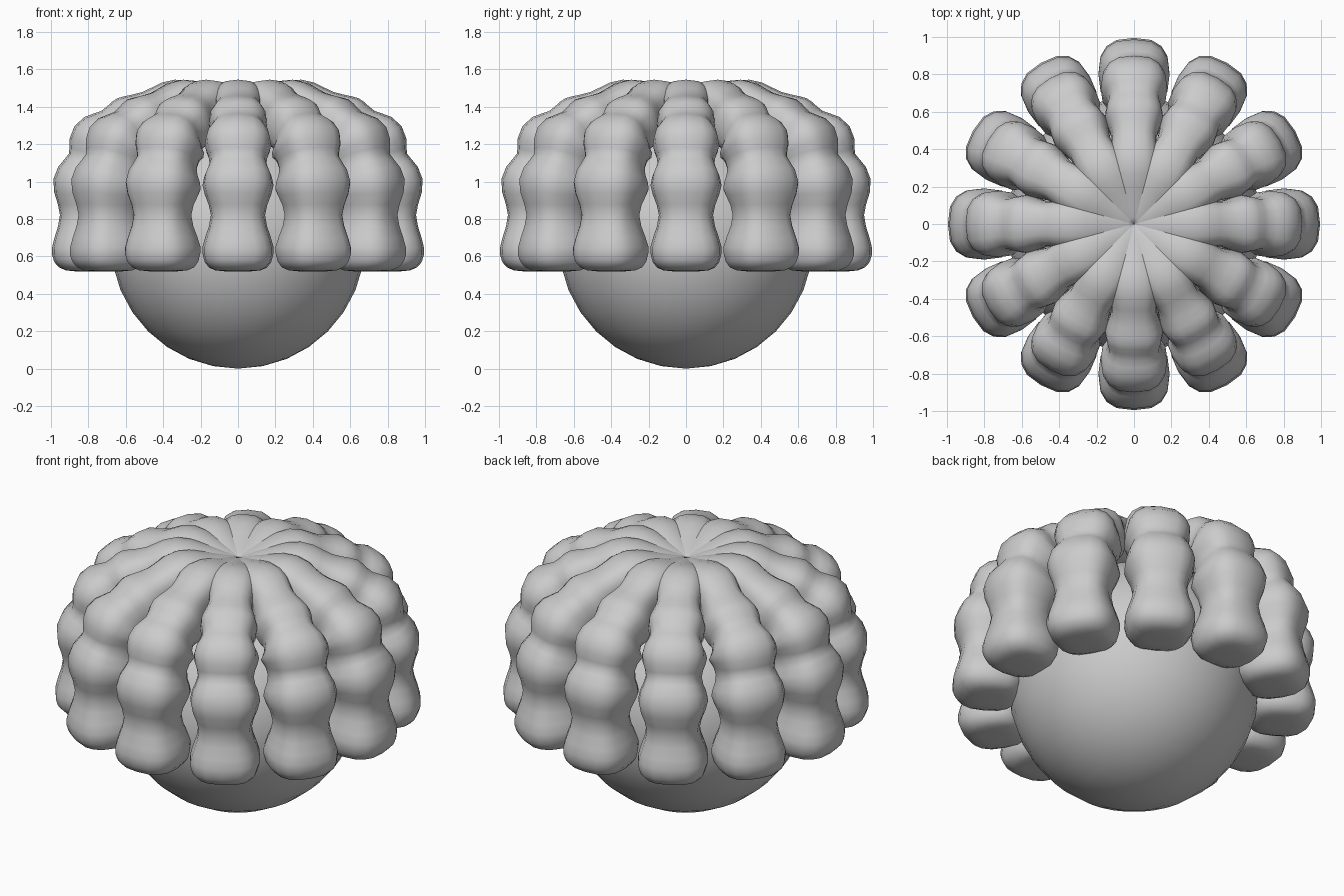
import bpy, bmesh, math
from mathutils import Vector

if "Cube" in bpy.data.objects:
    bpy.data.objects.remove(bpy.data.objects["Cube"])

# core ball
bpy.ops.mesh.primitive_uv_sphere_add(segments=32, ring_count=16, radius=0.68, location=(0, 0, 0.68))
ball = bpy.context.object
ball.name = "core_ball"
bpy.ops.object.shade_smooth()

# lock path: distance from axis, height, half thickness
KEYS = [Vector(k) for k in [
    (0, 1.36, .10), (.16, 1.39, .115), (.33, 1.41, .135), (.46, 1.37, .12),
    (.57, 1.31, .155), (.655, 1.26, .14), (.725, 1.20, .178), (.76, 1.10, .152),
    (.80, .98, .19), (.807, .82, .145), (.805, .65, .19), (.80, .57, .178)]]


def smooth_path(keys, steps=3):
    """Catmull-Rom interpolation through the keys."""
    p = [2 * keys[0] - keys[1]] + keys + [2 * keys[-1] - keys[-2]]
    out = []
    for i in range(1, len(p) - 2):
        a, b, c, d = p[i - 1:i + 3]
        for s in range(steps):
            t = s / steps
            out.append(.5 * (2 * b + (c - a) * t + (2 * a - 5 * b + 4 * c - d) * t * t
                             + (3 * b - a - 3 * c + d) * t ** 3))
    return out + [keys[-1]]


def build_lock():
    path = smooth_path(KEYS)
    # rounded lower end
    path += [Vector(k) for k in [(.80, .54, .155), (.80, .525, .12), (.80, .52, .07)]]
    n = 16
    bm = bmesh.new()
    rings = []
    for i, (r, z, w) in enumerate(path):
        t = path[min(i + 1, len(path) - 1)] - path[max(i - 1, 0)]
        nrm = Vector((-t.y, t.x)).normalized()
        if i == 0:
            nrm = Vector((0, 1))
        ring = []
        for k in range(n):
            a = math.tau * k / n
            c, s = math.cos(a), math.sin(a)
            u = w * math.copysign(abs(c) ** .75, c)
            v = w * math.copysign(abs(s) ** .75, s)
            ring.append(bm.verts.new((r + nrm.x * v, u, z + nrm.y * v)))
        rings.append(ring)
    for a, b in zip(rings, rings[1:]):
        for k in range(n):
            bm.faces.new((a[k], a[(k + 1) % n], b[(k + 1) % n], b[k]))
    bm.faces.new(rings[0])
    bm.faces.new(rings[-1])
    bmesh.ops.recalc_face_normals(bm, faces=bm.faces)
    for f in bm.faces:
        f.smooth = True
    me = bpy.data.meshes.new("lock")
    bm.to_mesh(me)
    bm.free()
    return me


# twelve beaded locks around the axis
mesh = build_lock()
for i in range(12):
    ob = bpy.data.objects.new(f"lock_{i + 1}", mesh)
    ob.rotation_euler.z = math.tau * i / 12
    bpy.context.collection.objects.link(ob)
